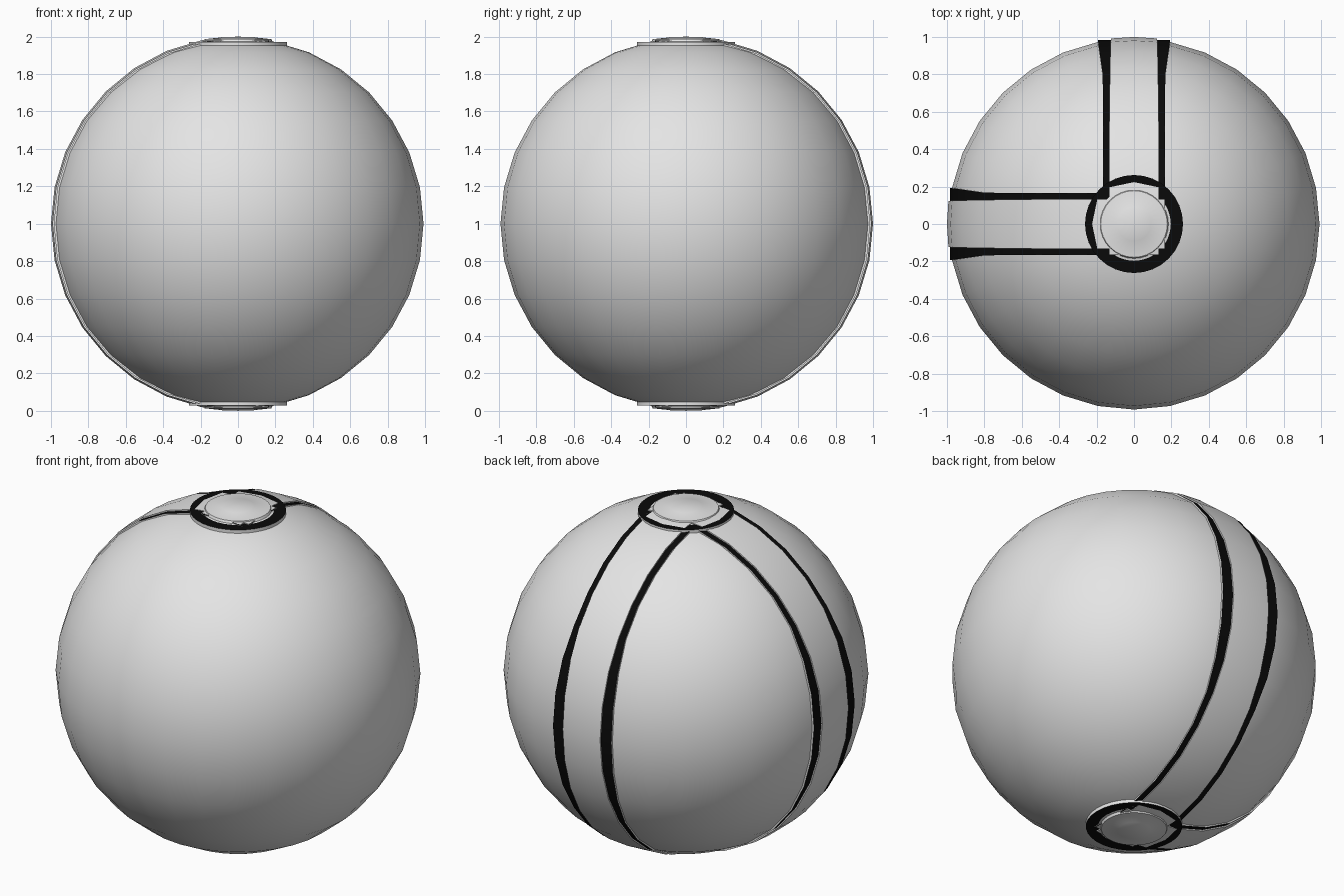
import bpy, bmesh, math
from mathutils import Vector

if "Cube" in bpy.data.objects:
    bpy.data.objects.remove(bpy.data.objects["Cube"])


def material(name, c):
    m = bpy.data.materials.new(name)
    m.diffuse_color = (*c, 1)
    m.use_nodes = True
    m.node_tree.nodes["Principled BSDF"].inputs["Base Color"].default_value = m.diffuse_color
    return m


LIGHT = material("light grey", (0.78, 0.78, 0.78))
BLACK = material("black", (0.003, 0.003, 0.003))
CENTRE = Vector((0, 0, 1))


def finish(bm, name, angle=30):
    bmesh.ops.recalc_face_normals(bm, faces=bm.faces)
    me = bpy.data.meshes.new(name)
    bm.to_mesh(me)
    bm.free()
    ob = bpy.data.objects.new(name, me)
    bpy.context.collection.objects.link(ob)
    me.materials.append(LIGHT)
    me.materials.append(BLACK)
    bpy.ops.object.select_all(action='DESELECT')
    ob.select_set(True)
    bpy.context.view_layer.objects.active = ob
    bpy.ops.object.shade_smooth_by_angle(angle=math.radians(angle))
    return ob


# main ball
bm = bmesh.new()
bmesh.ops.create_uvsphere(bm, u_segments=32, v_segments=16, radius=0.992)
bmesh.ops.translate(bm, verts=bm.verts, vec=CENTRE)
finish(bm, "ball")


# half-circle bands with black borders, running from pole to pole
def band(name, out, side):
    bm = bmesh.new()
    over = 0.166
    angles = [-over] + [i * math.pi / 16 for i in range(17)] + [math.pi + over]
    rows = []
    for t in angles:
        k = max(0, (math.sin(t) - 0.8) / 0.2)
        h, b = 0.165 + 0.028 * k, 0.13 - 0.006 * k
        half = [(h, 0.955), (h, 0.985), (b, 0.985), (b, 0.992)]
        section = [(-w, r) for w, r in half] + [(0, 1.0)] + half[::-1]
        ray = out * math.sin(t) + Vector((0, 0, math.cos(t)))
        rows.append([bm.verts.new(CENTRE + ray * r + side * w) for w, r in section])
    for a, c in zip(rows, rows[1:]):
        for j in range(8):
            f = bm.faces.new((a[j], a[j + 1], c[j + 1], c[j]))
            f.material_index = 1 if j in (1, 6) else 0
    finish(bm, name)


band("left_band", Vector((-1, 0, 0)), Vector((0, 1, 0)))
band("back_band", Vector((0, 1, 0)), Vector((1, 0, 0)))


# pole discs: light rim, black ring, low domed button
def pole_disc(name, s):
    bm = bmesh.new()
    profile = [(0.262, 0.94), (0.262, 0.972), (0.185, 0.972),
               (0.178, 0.987), (0.09, 0.996), (0.085, 0.998), (0.001, 1.0)]
    n = 32
    rings = [[bm.verts.new((r * math.cos(2 * math.pi * i / n),
                            r * math.sin(2 * math.pi * i / n), 1 + s * z))
              for i in range(n)] for r, z in profile]
    for j, (a, b) in enumerate(zip(rings, rings[1:])):
        for i in range(n):
            k = (i + 1) % n
            f = bm.faces.new((a[i], a[k], b[k], b[i]))
            f.material_index = 1 if j == 1 else 0
    bm.faces.new(rings[-1])
    finish(bm, name)


pole_disc("top_disc", 1)
pole_disc("bottom_disc", -1)
